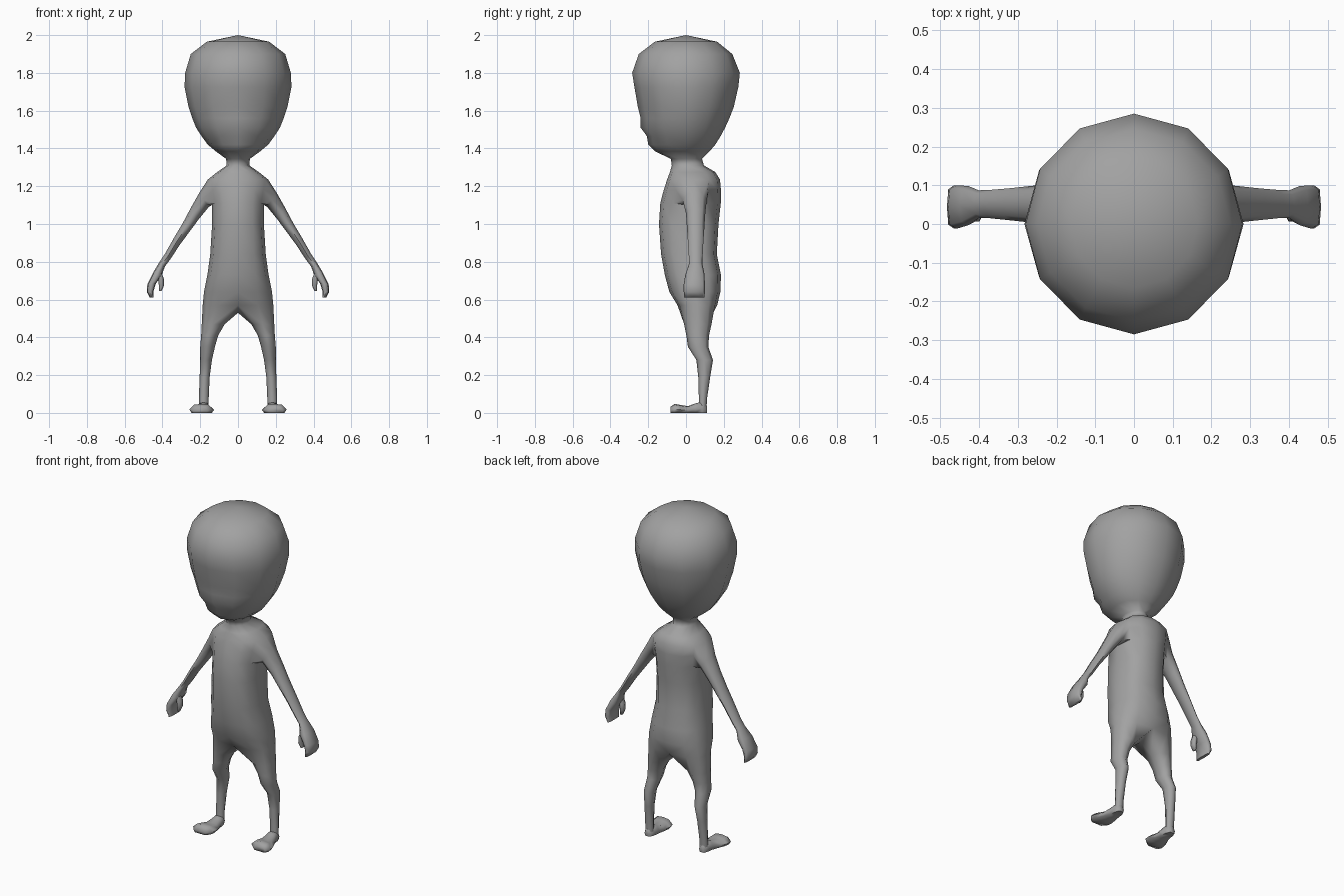
import bpy, bmesh, math

if "Cube" in bpy.data.objects:
    bpy.data.objects.remove(bpy.data.objects["Cube"])

skin = bpy.data.materials.new("grey_skin")
skin.diffuse_color = (0.36, 0.36, 0.36, 1)
skin.use_nodes = True
skin.node_tree.nodes["Principled BSDF"].inputs["Base Color"].default_value = skin.diffuse_color


def half_ring(z, w, yf, yb, e, cy):
    """Seven points from front centre round the side to back centre."""
    pts = []
    for i in range(7):
        a = math.radians(30 * i)
        s, c = abs(math.sin(a)) ** e, math.copysign(abs(math.cos(a)) ** e, math.cos(a))
        pts.append((w * s if 0 < i < 6 else 0, cy - c * ((cy - yf) if c > 0 else (yb - cy)), z))
    return pts


def oval(n, centre, u, v, start, e=1.0):
    """Closed ring of n points spanned by the half axes u and v."""
    pts = []
    for i in range(n):
        a = math.radians(start + 360 * i / n)
        c = math.copysign(abs(math.cos(a)) ** e, math.cos(a))
        s = math.copysign(abs(math.sin(a)) ** e, math.sin(a))
        pts.append(tuple(p + c * q + s * r for p, q, r in zip(centre, u, v)))
    return pts


def extend(bm, ring, new_points, closed=True):
    new = [bm.verts.new(p) for p in new_points]
    n = len(ring)
    for i in range(n if closed else n - 1):
        j = (i + 1) % n
        bm.faces.new((ring[i], ring[j], new[j], new[i]))
    return new


def finish(bm, name):
    bmesh.ops.recalc_face_normals(bm, faces=bm.faces)
    me = bpy.data.meshes.new(name)
    bm.to_mesh(me)
    bm.free()
    me.materials.append(skin)
    ob = bpy.data.objects.new(name, me)
    bpy.context.collection.objects.link(ob)
    m = ob.modifiers.new("mirror", 'MIRROR')
    m.merge_threshold = 0.0005
    bpy.ops.object.select_all(action='DESELECT')
    ob.select_set(True)
    bpy.context.view_layer.objects.active = ob
    bpy.ops.object.shade_smooth_by_angle(angle=math.radians(70))


# --- head and torso: height, half width, front y, back y
head = [(1.965, .165, -.165, .165), (1.90, .25, -.25, .245), (1.80, .28, -.285, .285),
        (1.725, .283, -.273, .277), (1.62, .262, -.255, .253), (1.56, .242, -.24, .23),
        (1.51, .222, -.24, .207), (1.465, .193, -.207, .183), (1.42, .16, -.20, .155),
        (1.385, .118, -.165, .125)]
torso = [(1.345, .063, -.08, .085), (1.31, .06, -.075, .095), (1.275, .11, -.085, .155),
         (1.235, .16, -.10, .18), (1.18, .15, -.118, .185), (1.11, .137, -.136, .184),
         (1.0, .137, -.143, .172), (.84, .147, -.132, .163), (.73, .162, -.112, .185),
         (.64, .18, -.088, .182)]
bm = bmesh.new()
rings = []
for k, (z, w, yf, yb) in enumerate(head + torso):
    t = k - len(head)
    pts = half_ring(z, w, yf, yb, 1 if t < 2 else .8, 0 if t < 0 else (yf + yb) / 2)
    rings.append(extend(bm, rings[-1], pts, False) if rings else [bm.verts.new(p) for p in pts])
crown = bm.verts.new((0, 0, 2))
for a, b in zip(rings[0], rings[0][1:]):
    bm.faces.new((crown, a, b))

# --- legs: the hip line and a crotch point close into one loop per leg
hip = extend(bm, rings[-1], half_ring(.57, .187, -.045, .165, .8, .06), False)
ring = hip + [bm.verts.new((0, .055, .53))]
for z, x0, x1, yf, yb in [(.47, .07, .192, -.01, .135), (.41, .105, .195, .002, .122),
                          (.35, .122, .2, .01, .118), (.28, .138, .2, .055, .143),
                          (.19, .15, .203, .065, .128), (.08, .155, .207, .068, .112),
                          (.02, .155, .207, .068, .108)]:
    c = ((x0 + x1) / 2, (yf + yb) / 2, z)
    ring = extend(bm, ring, oval(8, c, ((x1 - x0) / 2, 0, 0), (0, (yb - yf) / 2, 0), -135))
bm.faces.new(ring)

# --- arms: open the shoulder and loft from its edge to the fingertips
t, m, b = (rings[len(head) + k] for k in (3, 4, 5))
bm.faces.ensure_lookup_table()
gone = [f for f in bm.faces if all(v in t[2:5] + m[2:5] + b[2:5] for v in f.verts)]
centre_vert = m[3]
bmesh.ops.delete(bm, geom=gone, context='FACES_ONLY')
ring = [t[2], t[3], t[4], m[4], b[4], b[3], b[2], m[2]]
# outer x, outer z, inner x, inner z, front y, back y
arm = [(.205, 1.165, .155, 1.09, -.018, .11), (.25, 1.085, .208, 1.025, 0, .102),
       (.295, 1.0, .26, .955, .005, .097), (.34, .925, .308, .89, .01, .092),
       (.388, .84, .357, .815, .015, .088), (.415, .80, .387, .775, .015, .087),
       (.45, .742, .405, .725, -.003, .098), (.48, .68, .435, .685, -.012, .1),
       (.483, .64, .447, .645, -.012, .1), (.466, .61, .447, .61, -.01, .098)]
for k, (xo, zo, xi, zi, y0, y1) in enumerate(arm):
    c = ((xo + xi) / 2, (y0 + y1) / 2, (zo + zi) / 2)
    ring = extend(bm, ring, oval(8, c, ((xo - xi) / 2, 0, (zo - zi) / 2),
                                 (0, (y1 - y0) / 2, 0), -45, 1 if k < 6 else .6)[:1] +
                  oval(8, c, ((xo - xi) / 2, 0, (zo - zi) / 2),
                       (0, (y1 - y0) / 2, 0), -45, 1 if k < 6 else .6)[1:])
bm.faces.new(ring)
if not centre_vert.link_faces:
    bm.verts.remove(centre_vert)
finish(bm, "body")

# --- thumbs
bm = bmesh.new()
ring = None
for x, z, r, ry in [(.418, .745, .012, .02), (.408, .71, .016, .022),
                    (.405, .675, .014, .02), (.412, .645, .007, .012)]:
    pts = oval(6, (x, .025, z), (r, 0, 0), (0, ry, 0), 0)
    ring = extend(bm, ring, pts) if ring else [bm.verts.new(p) for p in pts]
    if z > .74:
        bm.faces.new(ring)
bm.faces.new(ring)
finish(bm, "thumb")

# --- feet: flat soled, narrow at the heel and broad at the toes
bm = bmesh.new()
ring = None
for y, x0, x1, h in [(.11, .165, .2, .04), (.085, .15, .212, .06), (.05, .145, .218, .05),
                     (.01, .135, .235, .036), (-.03, .126, .254, .042),
                     (-.06, .132, .258, .048), (-.082, .16, .24, .032)]:
    w = x1 - x0
    pts = [(x0 + .1 * w, y, 0), (x0, y, .4 * h), (x0 + .2 * w, y, .9 * h), (x0 + .5 * w, y, h),
           (x1 - .2 * w, y, .9 * h), (x1, y, .4 * h), (x1 - .1 * w, y, 0)]
    ring = extend(bm, ring, pts) if ring else [bm.verts.new(p) for p in pts]
    if y > .1:
        bm.faces.new(ring)
bm.faces.new(ring)
finish(bm, "foot")
